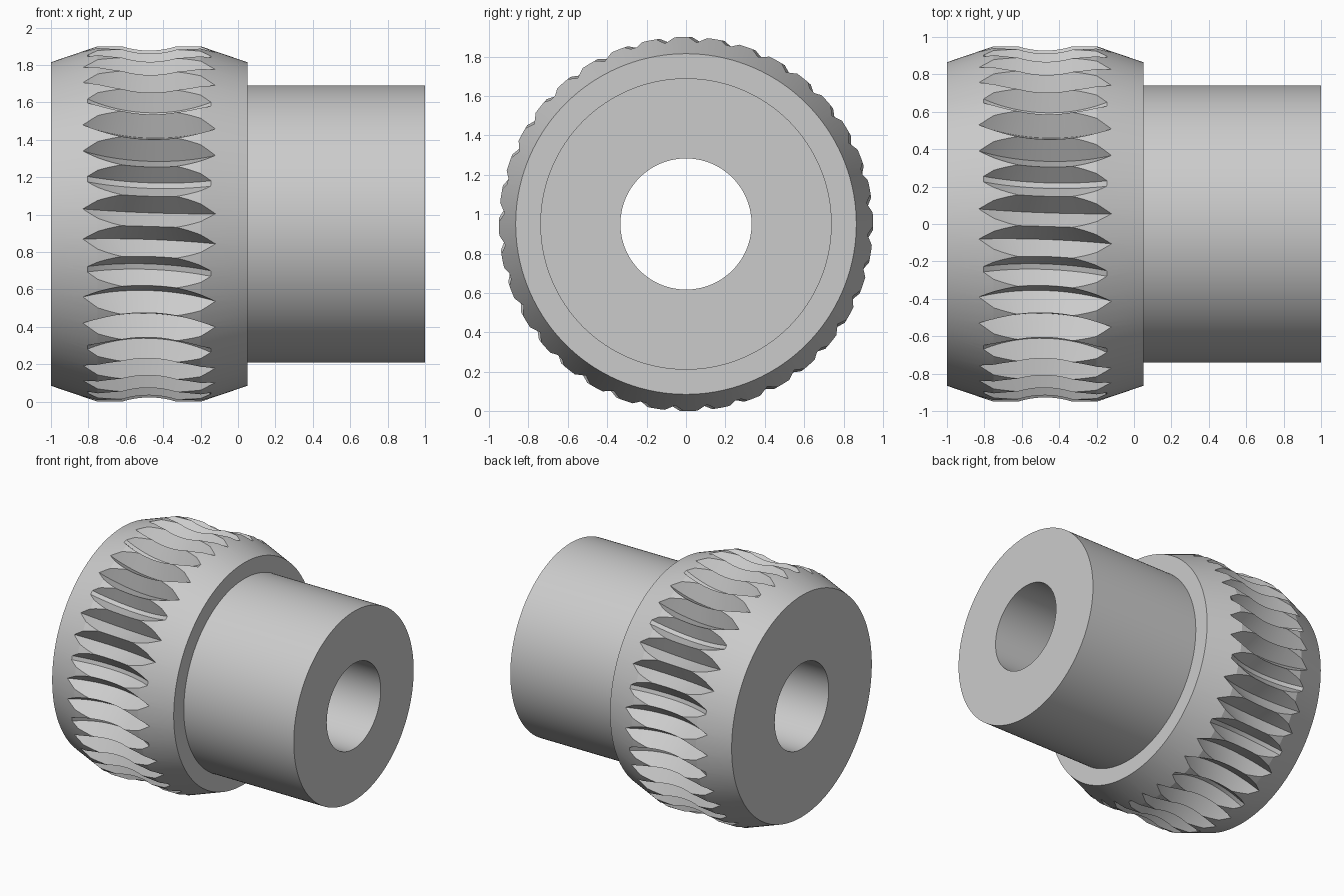
import bpy, bmesh, math
from mathutils import Matrix, Vector

AXIS_Z = 0.95        # height of the gear axis
MID_X = -0.475       # middle plane of the toothed rim
TEETH = 36
TOOL_R = 0.65        # radius of the disc that cuts a tooth gap
ROOT_R = 0.8175      # gear radius at the bottom of a gap
SLOPE = 0.76         # half width gained per unit of gap depth
LEAD = math.radians(2.1)
PHASE = 4.2

cube = bpy.data.objects.get("Cube")
if cube:
    bpy.data.objects.remove(cube, do_unlink=True)

steel = bpy.data.materials.new("plain grey steel")
grey = (0.6, 0.6, 0.6, 1)
steel.diffuse_color = grey
steel.use_nodes = True
steel.node_tree.nodes["Principled BSDF"].inputs["Base Color"].default_value = grey


def make_object(name, bm):
    bmesh.ops.recalc_face_normals(bm, faces=bm.faces)
    mesh = bpy.data.meshes.new(name)
    bm.to_mesh(mesh)
    bm.free()
    obj = bpy.data.objects.new(name, mesh)
    bpy.context.collection.objects.link(obj)
    mesh.materials.append(steel)
    return obj


def lathe(bm, profile, steps, matrix, closed):
    """Revolve (radius, height) points around local z; open profiles get end caps."""
    rings = []
    for i in range(steps):
        a = 2 * math.pi * i / steps
        rings.append([bm.verts.new(matrix @ Vector((r * math.cos(a), r * math.sin(a), h)))
                      for r, h in profile])
    n = len(profile)
    for i in range(steps):
        a, b = rings[i], rings[(i + 1) % steps]
        for j in range(n if closed else n - 1):
            k = (j + 1) % n
            bm.faces.new((a[j], b[j], b[k], a[k]))
    if not closed:
        bm.faces.new([ring[0] for ring in rings])
        bm.faces.new([ring[-1] for ring in rings])


# Gear blank: chamfered rim, hub and through bore in one turned profile
blank = [(0.333, -1), (0.865, -1), (0.95, -0.75), (0.95, -0.2),
         (0.865, 0.05), (0.74, 0.05), (0.74, 1), (0.333, 1)]
along_x = Matrix.Translation((0, 0, AXIS_Z)) @ Matrix.Rotation(math.pi / 2, 4, 'Y')
bm = bmesh.new()
lathe(bm, blank, 180, along_x, True)
gear = make_object("worm_wheel", bm)


def gap_matrix(angle):
    """Place a cutting disc edge-on to the rim, tilted by the lead angle."""
    out = Vector((0, -math.cos(angle), math.sin(angle)))
    around = Vector((0, math.sin(angle), math.cos(angle)))
    x = Vector((1, 0, 0))
    spin = around * math.cos(LEAD) + x * math.sin(LEAD)
    side = spin.cross(out)
    m = Matrix((out, side, spin)).transposed().to_4x4()
    m.translation = out * (ROOT_R + TOOL_R) + Vector((MID_X, 0, AXIS_Z))
    return m


def disc_profile(flat):
    """V-edged disc; flat trims the edge for the shallower gaps."""
    deep = 0.15
    half = deep * SLOPE
    rim, inner = TOOL_R - flat, TOOL_R - deep
    if flat:
        w = flat * SLOPE
        return [(inner, -half), (rim, -w), (rim, w), (inner, half)]
    return [(inner, -half), (rim, 0), (inner, half)]


# Tooth gaps: every third one is shallower; alternate gaps are cut in two passes
cutters = []
for start in range(2):
    bm = bmesh.new()
    for i in range(start, TEETH, 2):
        angle = math.radians(PHASE + i * 360 / TEETH)
        flat = 0.02 if i % 3 == 1 else 0
        lathe(bm, disc_profile(flat), 120, gap_matrix(angle), False)
    cutter = make_object("tooth_gap_cutter", bm)
    cutter.hide_render = True
    cutters.append(cutter)
    mod = gear.modifiers.new("tooth gaps", 'BOOLEAN')
    mod.operation = 'DIFFERENCE'
    mod.solver = 'EXACT'
    mod.object = cutter

# Apply the cuts and remove the cutters
bpy.context.view_layer.update()
depsgraph = bpy.context.evaluated_depsgraph_get()
cut_mesh = bpy.data.meshes.new_from_object(gear.evaluated_get(depsgraph))
gear.modifiers.clear()
gear.data = cut_mesh
for cutter in cutters:
    bpy.data.objects.remove(cutter, do_unlink=True)
cut_mesh.materials.clear()
cut_mesh.materials.append(steel)
for poly in cut_mesh.polygons:
    poly.material_index = 0

# Smooth round surfaces, crisp tooth edges
bpy.ops.object.select_all(action='DESELECT')
gear.select_set(True)
bpy.context.view_layer.objects.active = gear
bpy.ops.object.shade_smooth_by_angle(angle=math.radians(15))
